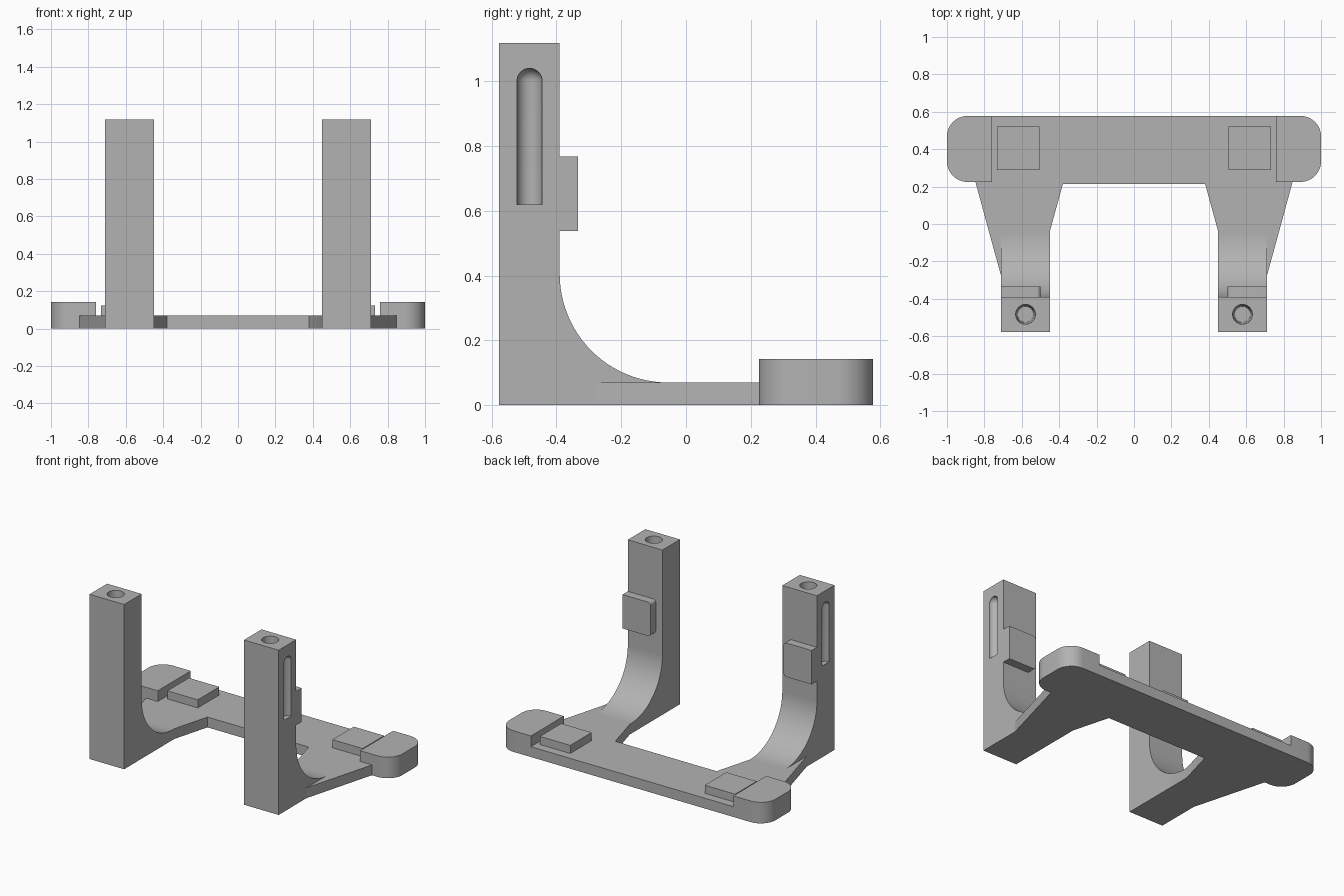
import bpy, bmesh, math
from mathutils import Vector

if "Cube" in bpy.data.objects:
    bpy.data.objects.remove(bpy.data.objects["Cube"])

grey = bpy.data.materials.new("grey_plastic")
grey.diffuse_color = (0.45, 0.45, 0.45, 1)
grey.use_nodes = True
grey.node_tree.nodes["Principled BSDF"].inputs["Base Color"].default_value = grey.diffuse_color


def finish(bm, name):
    bmesh.ops.recalc_face_normals(bm, faces=bm.faces[:])
    me = bpy.data.meshes.new(name)
    bm.to_mesh(me)
    bm.free()
    me.materials.append(grey)
    ob = bpy.data.objects.new(name, me)
    bpy.context.collection.objects.link(ob)
    return ob


def prism(name, pts, axis, lo, hi):
    """Extrude a 2D outline along an axis (0=x, 1=y, 2=z)."""
    bm = bmesh.new()

    def ring(d):
        out = []
        for p in pts:
            co = list(p)
            co.insert(axis, d)
            out.append(bm.verts.new(co))
        return out
    a, b = ring(lo), ring(hi)
    bm.faces.new(a)
    bm.faces.new(b[::-1])
    n = len(pts)
    for i in range(n):
        bm.faces.new((a[i], a[(i + 1) % n], b[(i + 1) % n], b[i]))
    return finish(bm, name)


def arc(cx, cy, r, a0, a1, n=12):
    return [(cx + r * math.cos(math.radians(a0 + (a1 - a0) * i / n)),
             cy + r * math.sin(math.radians(a0 + (a1 - a0) * i / n))) for i in range(n + 1)]


def rounded_outer(s, x0, x1, y0, y1, r, end):
    """Rectangle with the two corners on one x end rounded; s mirrors x."""
    if end > 0:
        pts = [(x0, y1), (x0, y0)] + arc(x1 - r, y0 + r, r, -90, 0) + arc(x1 - r, y1 - r, r, 0, 90)
    else:
        pts = [(x1, y0), (x1, y1)] + arc(x0 + r, y1 - r, r, 90, 180) + arc(x0 + r, y0 + r, r, 180, 270)
    return [(s * x, y) for x, y in pts]


def cone(start, end, r1, r2):
    """Round cutter running from start to end."""
    a, b = Vector(start), Vector(end)
    bm = bmesh.new()
    bmesh.ops.create_cone(bm, cap_ends=True, segments=32, radius1=r1, radius2=r2, depth=(b - a).length)
    q = (b - a).to_track_quat('Z', 'Y')
    for v in bm.verts:
        v.co = q @ v.co + (a + b) / 2
    return finish(bm, "hole_cutter")


def groove(x, y, z0, z1, r):
    """Vertical cylinder with a domed top, spun from its half profile."""
    bm = bmesh.new()
    prof = [(0, z0)] + [(r, z0)] + arc(0, z1 - r, r, 0, 90, 8)
    vs = [bm.verts.new((x + max(px, 0), y, pz)) for px, pz in prof]
    es = [bm.edges.new((vs[i], vs[i + 1])) for i in range(len(vs) - 1)]
    bmesh.ops.spin(bm, geom=vs + es, cent=(x, y, 0), axis=(0, 0, 1), angle=2 * math.pi, steps=32)
    bmesh.ops.remove_doubles(bm, verts=bm.verts[:], dist=1e-4)
    return finish(bm, "groove_cutter")


def cut(ob, *cutters):
    bpy.context.view_layer.objects.active = ob
    for c in cutters:
        m = ob.modifiers.new("cut", 'BOOLEAN')
        m.operation, m.solver, m.object = 'DIFFERENCE', 'EXACT', c
        bpy.ops.object.modifier_apply(modifier=m.name)
        bpy.data.objects.remove(c)


# base plate with two tapering legs
half = [(0.38, 0.215), (0.45, -0.04), (0.45, -0.28), (0.71, -0.28),
        (0.848, 0.225), (0.76, 0.225), (0.76, 0.578)]
prism("base_plate", half + [(-x, y) for x, y in half[::-1]], 2, 0, 0.07)

for s, side in ((-1, "left"), (1, "right")):
    # thick mounting ear with screw hole
    ear = prism(side + "_ear", rounded_outer(s, 0.76, 1.0, 0.225, 0.578, 0.11, 1), 2, 0, 0.143)
    cut(ear, cone((s * 0.868, 0.402, -0.1), (s * 0.868, 0.402, 0.3), 0.052, 0.052))

    # raised square pad on the plate
    pad = [(s * x, y) for x, y in ((0.505, 0.29), (0.733, 0.29), (0.733, 0.52), (0.505, 0.52))]
    prism(side + "_pad", pad, 2, 0.07, 0.125)

    # upright post with a curved brace at its foot
    profile = [(-0.578, 0), (-0.28, 0), (-0.28, 0.07)] + \
        arc(-0.055, 0.405, 0.335, 270, 180, 24) + [(-0.39, 1.118), (-0.578, 1.118)]
    post = prism(side + "_post", profile, 0, s * 0.45, s * 0.71)
    cut(post,
        cone((s * 0.605, -0.7, 0.655), (s * 0.605, -0.2, 0.655), 0.043, 0.043),
        cone((s * 0.58, -0.483, 0.86), (s * 0.58, -0.483, 1.119), 0.043, 0.053),
        cone((s * 0.58, -0.483, -0.1), (s * 0.58, -0.483, 0.25), 0.05, 0.05),
        groove(s * 0.71, -0.483, 0.62, 1.04, 0.039))

    # screw boss behind the post
    boss = prism(side + "_boss", rounded_outer(s, 0.50, 0.71, 0.538, 0.768, 0.02, -1), 1, -0.39, -0.333)
    cut(boss, cone((s * 0.605, -0.7, 0.655), (s * 0.605, -0.2, 0.655), 0.043, 0.043))

# smooth the round surfaces, keep corners crisp
bpy.ops.object.select_all(action='SELECT')
bpy.ops.object.shade_smooth_by_angle(angle=math.radians(30))
